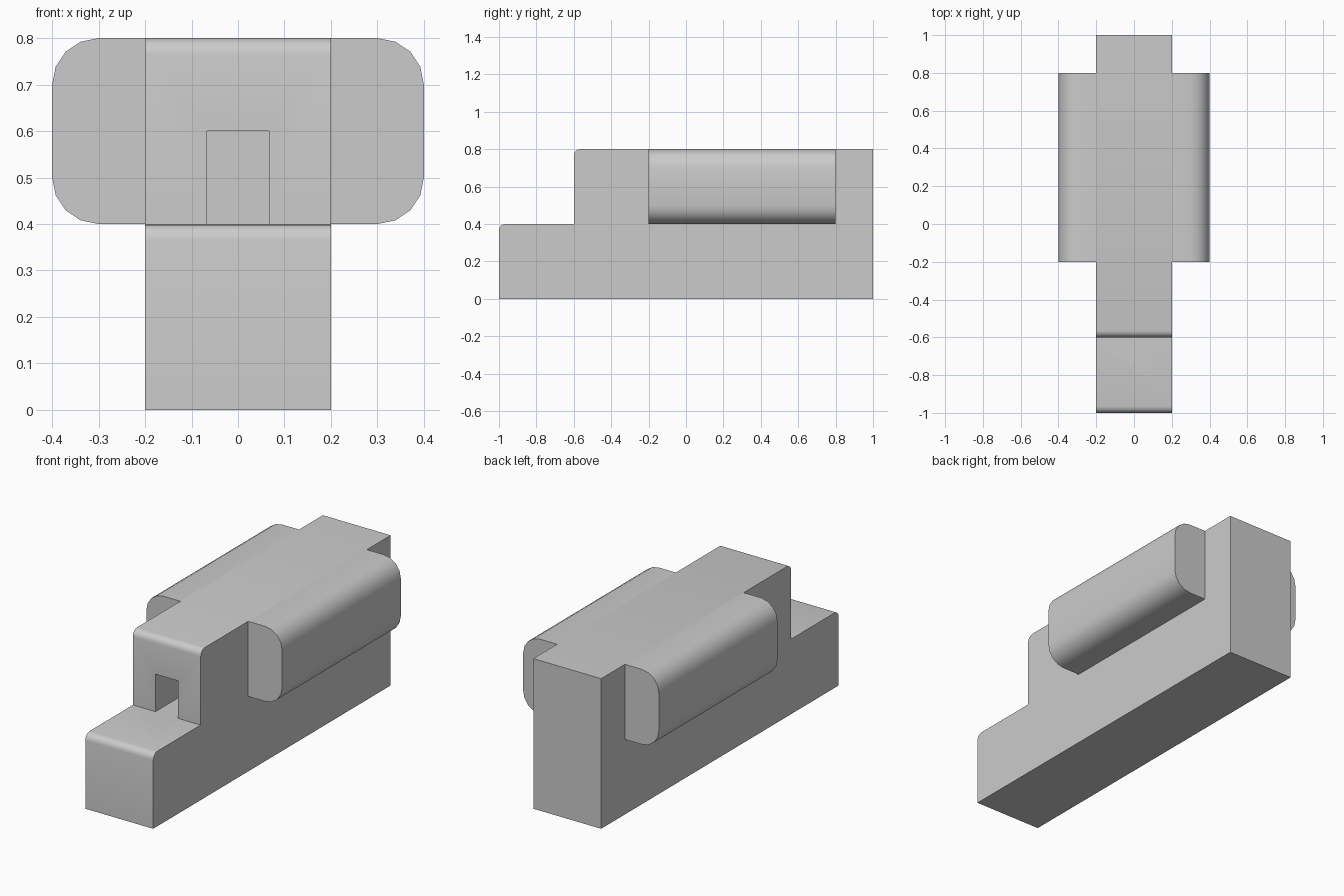
import bpy, bmesh, math

if "Cube" in bpy.data.objects:
    bpy.data.objects.remove(bpy.data.objects["Cube"])


def arc(cx, cy, r, start, end, segments):
    """Points on an arc, angles in degrees."""
    pts = []
    for i in range(segments + 1):
        a = math.radians(start + (end - start) * i / segments)
        pts.append((cx + r * math.cos(a), cy + r * math.sin(a)))
    return pts


def extrude(name, profile, to_3d, start, end):
    """Closed prism: 2D profile swept from start to end along one axis."""
    bm = bmesh.new()
    rings = [[bm.verts.new(to_3d(u, v, d)) for u, v in profile] for d in (start, end)]
    bm.faces.new(rings[0])
    bm.faces.new(rings[1][::-1])
    n = len(profile)
    for i in range(n):
        j = (i + 1) % n
        bm.faces.new((rings[0][i], rings[0][j], rings[1][j], rings[1][i]))
    bmesh.ops.recalc_face_normals(bm, faces=bm.faces)
    mesh = bpy.data.meshes.new(name)
    bm.to_mesh(mesh)
    bm.free()
    obj = bpy.data.objects.new(name, mesh)
    bpy.context.collection.objects.link(obj)
    return obj


def activate(obj):
    bpy.ops.object.select_all(action='DESELECT')
    obj.select_set(True)
    bpy.context.view_layer.objects.active = obj


def along_x(u, v, d):
    return (d, u, v)


def along_y(u, v, d):
    return (u, d, v)


# Stepped body: side profile with softened front top edges
R = 0.035
profile = [(-1, 0), (1, 0), (1, 0.8)]
profile += arc(-0.6 + R, 0.8 - R, R, 90, 180, 4)
profile += [(-0.6, 0.4)]
profile += arc(-1 + R, 0.4 - R, R, 90, 180, 4)
body = extrude("body", profile, along_x, -0.2, 0.2)

# Square recess in the upper front face, level with the step
W = 0.0667
cutter = extrude("recess_cutter", [(-W, 0.4), (W, 0.4), (W, 0.6), (-W, 0.6)],
                 along_y, -0.7, -0.4)
cutter.hide_render = True
cut = body.modifiers.new("recess", 'BOOLEAN')
cut.operation = 'DIFFERENCE'
cut.solver = 'EXACT'
cut.object = cutter
activate(body)
bpy.ops.object.modifier_apply(modifier=cut.name)
bpy.data.objects.remove(cutter)

# Side pods with rounded outer edges
parts = [body]
for side, label in ((1, "right"), (-1, "left")):
    section = [(0.2, 0.4)]
    section += arc(0.3, 0.5, 0.1, -90, 0, 4)
    section += arc(0.3, 0.7, 0.1, 0, 90, 4)
    section += [(0.2, 0.8)]
    section = [(side * x, z) for x, z in section]
    parts.append(extrude(label + "_side_pod", section, along_y, -0.2, 0.8))

# Smooth the rounded edges, keep the corners crisp
for part in parts:
    activate(part)
    bpy.ops.object.shade_smooth_by_angle(angle=math.radians(35))
